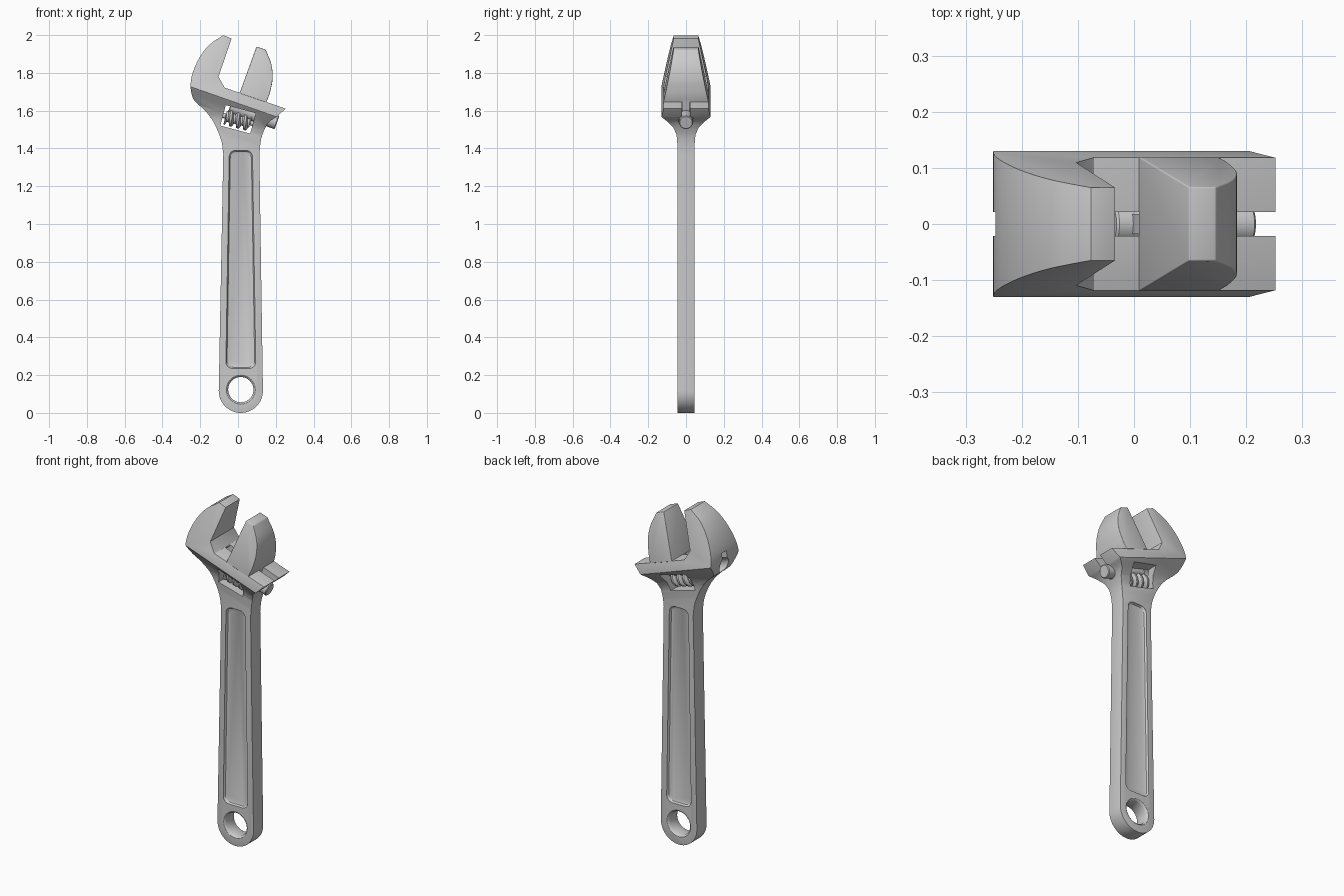
import bpy, bmesh, math
from mathutils import Vector

if "Cube" in bpy.data.objects:
    bpy.data.objects.remove(bpy.data.objects["Cube"])

# Tilted head frame: s runs along the jaw rail, h is the height above it
TILT = math.radians(19.3)
C, S = math.cos(TILT), math.sin(TILT)
OX, OZ = -0.071, 1.722


def head(s, h, y=0.0):
    return Vector((OX + C * s + S * h, y, OZ - S * s + C * h))


def head_h(v):
    return S * (v.x - OX) + C * (v.z - OZ)


def finish(name, bm):
    bmesh.ops.recalc_face_normals(bm, faces=bm.faces[:])
    me = bpy.data.meshes.new(name)
    bm.to_mesh(me)
    bm.free()
    ob = bpy.data.objects.new(name, me)
    bpy.context.scene.collection.objects.link(ob)
    return ob


def loft_bm(rings):
    bm = bmesh.new()
    vs = [[bm.verts.new(p) for p in ring] for ring in rings]
    n = len(vs[0])
    for a, b in zip(vs, vs[1:]):
        for i in range(n):
            j = (i + 1) % n
            bm.faces.new((a[i], a[j], b[j], b[i]))
    bm.faces.new(vs[0])
    bm.faces.new(vs[-1])
    return bm


def loft(name, rings):
    return finish(name, loft_bm(rings))


def at_y(pts, y):
    return [Vector((x, y, z)) for x, z in pts]


def tapered_slab(name, pts, profile):
    """Extruded outline whose half thickness follows (h, y) profile points."""
    bm = loft_bm([at_y(pts, -1), at_y(pts, 1)])
    for h, _ in profile[:-1]:
        bmesh.ops.bisect_plane(bm, geom=bm.verts[:] + bm.edges[:] + bm.faces[:], dist=1e-5,
                               plane_co=head(0, h), plane_no=(S, 0, C))
    for v in bm.verts:
        h = head_h(v.co)
        y = profile[0][1] if h <= profile[0][0] else profile[-1][1]
        for (h0, y0), (h1, y1) in zip(profile, profile[1:]):
            if h0 < h <= h1:
                y = y0 + (y1 - y0) * (h - h0) / (h1 - h0)
        v.co.y *= y
    return finish(name, bm)


def smooth(pts, n=4):
    """Catmull-Rom curve through the points."""
    p = [Vector(q) for q in pts]
    p = [2 * p[0] - p[1]] + p + [2 * p[-1] - p[-2]]
    out = []
    for a, b, c, d in zip(p, p[1:], p[2:], p[3:]):
        for k in range(n):
            t = k / n
            q = 0.5 * (2 * b + (c - a) * t + (2 * a - 5 * b + 4 * c - d) * t * t
                       + (3 * b - a - 3 * c + d) * t ** 3)
            out.append((q.x, q.y))
    return out + [tuple(pts[-1])]


def circle(cx, cz, r, n=40):
    return [(cx + r * math.cos(2 * math.pi * i / n), cz + r * math.sin(2 * math.pi * i / n))
            for i in range(n)]


def rod(name, s0, s1, h, r, edge=0.0, n=32):
    steps = [(s0, r - edge), (s0 + edge, r), (s1 - edge, r), (s1, r - edge)] if edge else [(s0, r), (s1, r)]
    return loft(name, [[head(s, h + z, y) for y, z in circle(0, 0, q, n)] for s, q in steps])


def bake(ob, cutters=(), bevel=0.0):
    if bevel:
        m = ob.modifiers.new("bevel", 'BEVEL')
        m.width, m.segments, m.angle_limit = bevel, 3, math.radians(35)
    for c in cutters:
        c.hide_render = True
        m = ob.modifiers.new("cut", 'BOOLEAN')
        m.operation, m.solver, m.object = 'DIFFERENCE', 'EXACT', c
    dg = bpy.context.evaluated_depsgraph_get()
    me = bpy.data.meshes.new_from_object(ob.evaluated_get(dg))
    ob.modifiers.clear()
    ob.data = me
    for c in cutters:
        bpy.data.objects.remove(c)
    bpy.ops.object.select_all(action='DESELECT')
    ob.select_set(True)
    bpy.context.view_layer.objects.active = ob
    bpy.ops.object.shade_smooth_by_angle(angle=math.radians(32))


# Handle, flared head and fixed jaw in one outline
CX = 0.015
outline = [(CX + 0.117 * math.cos(a), 0.117 + 0.117 * math.sin(a))
           for a in [math.pi + math.pi * i / 24 for i in range(25)]]
outline += smooth([(0.113, 1.37), (0.122, 1.447), (0.142, 1.505), (0.167, 1.542), (0.205, 1.567)])
outline += [(0.252, 1.611), (-0.071, 1.722), (-0.103, 1.78), (-0.034, 1.982)]
outline += smooth([(-0.077, 1.999), (-0.15, 1.95), (-0.204, 1.881), (-0.24, 1.80), (-0.251, 1.733),
                   (-0.242, 1.675), (-0.222, 1.643), (-0.177, 1.603), (-0.13, 1.54),
                   (-0.09, 1.447), (-0.078, 1.37)])
body = tapered_slab("wrench_body", outline,
                    [(-0.23, 0.045), (-0.17, 0.05), (-0.13, 0.066), (-0.09, 0.1),
                     (-0.055, 0.13), (0.258, 0.065)])

# Cutters: hanging hole with eased rims
cutters = [loft("hole_cutter", [at_y(circle(CX, 0.123, r), y) for y, r in
           [(-0.06, 0.079), (-0.045, 0.077), (-0.041, 0.071), (-0.033, 0.067),
            (0.033, 0.067), (0.041, 0.071), (0.045, 0.077), (0.06, 0.079)]])]


# Cutters: rounded handle recess on both faces
def recess_outline(m, z0=0.235, z1=1.39, r=0.035):
    pts = []
    for k, (sx, top) in enumerate([(1, 1), (-1, 1), (-1, 0), (1, 0)]):
        w = (0.062 if top else 0.079) - m
        cx, cz = CX + sx * (w - r), (z1 - m - r if top else z0 + m + r)
        for i in range(7):
            a = math.pi / 2 * (k + i / 6)
            pts.append((cx + r * math.cos(a), cz + r * math.sin(a)))
    return pts


for side in (-1, 1):
    cutters.append(loft("recess_cutter", [at_y(recess_outline(m), side * y) for y, m in
                   [(0.07, 0), (0.044, 0), (0.034, 0.006), (0.03, 0.015)]]))

# Cutters: worm window, rack bore and the slot above the bore
WA = math.radians(15)
WX, WZ = 0.0, 1.554


def worm_pt(u, y, w):
    return Vector((WX + u * math.cos(WA) + w * math.sin(WA), y,
                   WZ - u * math.sin(WA) + w * math.cos(WA)))


cutters.append(loft("window_cutter", [[worm_pt(u * 0.082, y, w * 0.056) for u, w in
               [(-1, -1), (1, -1), (1, 1), (-1, 1)]] for y in (-0.2, 0.2)]))
cutters.append(rod("bore_cutter", -0.35, 0.5, -0.083, 0.04))
slot = [(-0.35, -0.083), (0.5, -0.083), (0.5, 0.03), (0.004, 0.03), (0.004, -0.012), (-0.35, -0.012)]
cutters.append(loft("slot_cutter", [[head(s, h, y) for s, h in slot] for y in (-0.021, 0.021)]))
bake(body, cutters, 0.01)

# Movable jaw with its web and rack pin
jaw_outline = [(0.008, 1.692), (0.15, 1.643)]
jaw_outline += smooth([(0.168, 1.69), (0.183, 1.765), (0.177, 1.844), (0.146, 1.923)])
jaw_outline += [(0.098, 1.939)]
jaw = tapered_slab("movable_jaw", jaw_outline, [(-0.01, 0.122), (0.265, 0.065)])
bake(jaw, bevel=0.003)
web = loft("jaw_web", [[head(s, h, y) for s, h in
           [(0.09, -0.07), (0.235, -0.07), (0.235, 0.01), (0.09, 0.01)]] for y in (-0.018, 0.018)])
bake(web)
bake(rod("rack_pin", 0.06, 0.323, -0.083, 0.037, 0.004))

# Knurled adjusting worm with a helical thread, on a thin axle
rings = []
for i in range(65):
    t = i / 64
    ring = []
    for j in range(32):
        a = 2 * math.pi * j / 32
        wave = max(-1, min(1, 1.8 * math.sin(2 * math.pi * 3.5 * t - a)))
        r = 0.037 + 0.010 * wave
        ring.append(worm_pt(-0.068 + 0.136 * t, r * math.cos(a), r * math.sin(a)))
    rings.append(ring)
bake(loft("adjusting_worm", rings))
bake(loft("worm_axle", [[worm_pt(u, y, w) for y, w in circle(0, 0, 0.014, 20)] for u in (-0.1, 0.1)]))
